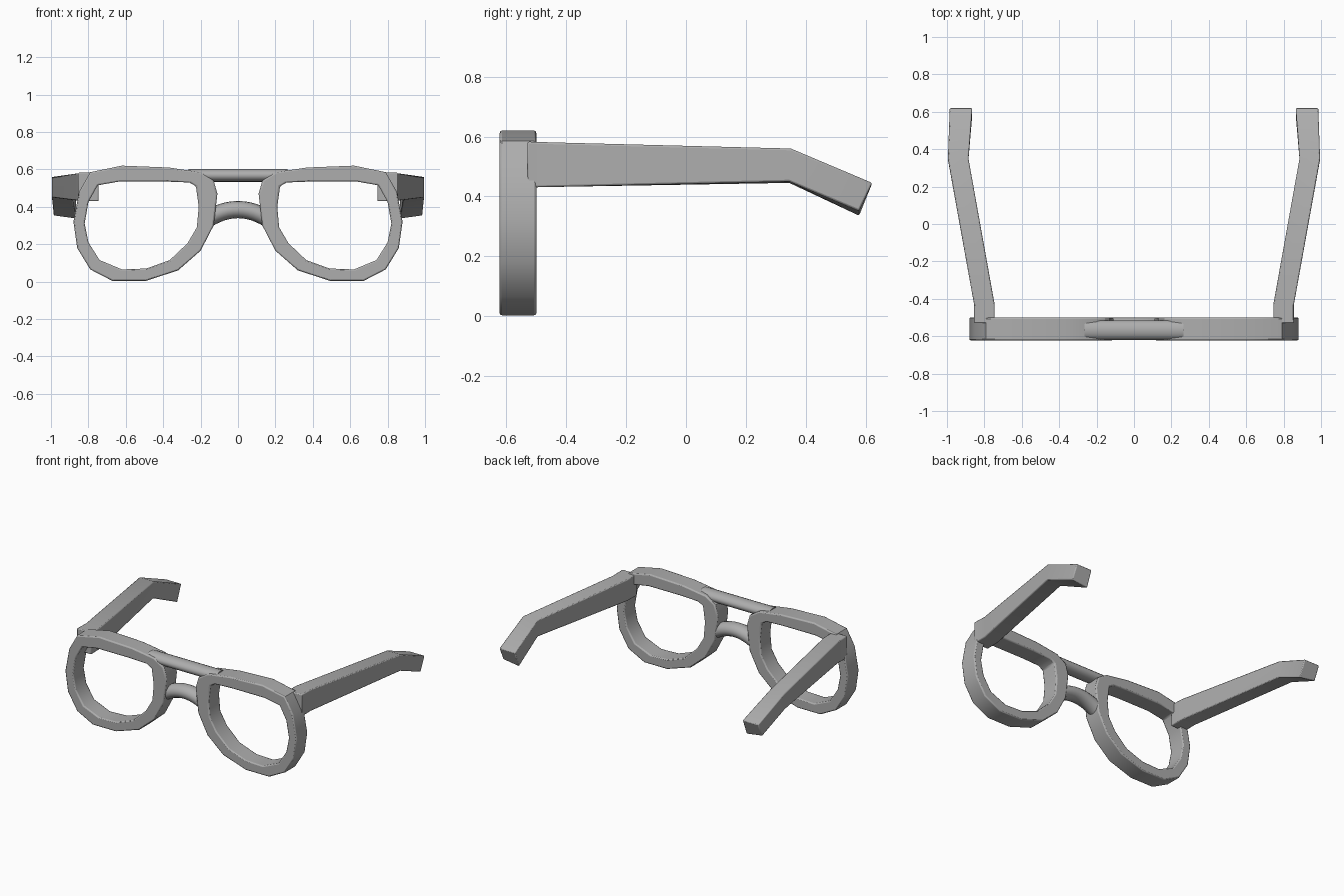
import bpy, bmesh, math
from mathutils import Vector

if "Cube" in bpy.data.objects:
    bpy.data.objects.remove(bpy.data.objects["Cube"])

GREY = (0.42, 0.42, 0.42, 1)
plastic = bpy.data.materials.new("grey plastic")
plastic.use_nodes = True
plastic.diffuse_color = GREY
plastic.node_tree.nodes["Principled BSDF"].inputs["Base Color"].default_value = GREY


def loft(name, sections, closed=False, bevel=0.0):
    """Join matching rings of points into a solid, as a ring if closed."""
    bm = bmesh.new()
    rings = [[bm.verts.new(p) for p in ring] for ring in sections]
    count = len(rings[0])
    pairs = list(zip(rings, rings[1:]))
    if closed:
        pairs.append((rings[-1], rings[0]))
    else:
        bm.faces.new(rings[0])
        bm.faces.new(rings[-1])
    for a, b in pairs:
        for i in range(count):
            j = (i + 1) % count
            bm.faces.new((a[i], a[j], b[j], b[i]))
    bmesh.ops.recalc_face_normals(bm, faces=bm.faces)
    mesh = bpy.data.meshes.new(name)
    bm.to_mesh(mesh)
    bm.free()
    mesh.materials.append(plastic)
    obj = bpy.data.objects.new(name, mesh)
    bpy.context.collection.objects.link(obj)
    if bevel:
        mod = obj.modifiers.new("soft edges", 'BEVEL')
        mod.width = bevel
        mod.segments = 2
        mod.limit_method = 'ANGLE'
        mod.angle_limit = math.radians(50)
    bpy.ops.object.select_all(action='DESELECT')
    obj.select_set(True)
    bpy.context.view_layer.objects.active = obj
    bpy.ops.object.shade_smooth_by_angle(angle=math.radians(40))
    return obj


def tube(name, path, depth, height, sides=16):
    """Sweep an oval along a path in the x-z plane."""
    path = [Vector(p) for p in path]
    sections = []
    for i, p in enumerate(path):
        along = (path[min(i + 1, len(path) - 1)] - path[max(i - 1, 0)]).normalized()
        up = Vector((-along.z, 0, along.x))
        ring = []
        for k in range(sides):
            t = math.tau * k / sides
            ring.append(p + up * height * math.sin(t) + Vector((0, depth * math.cos(t), 0)))
        sections.append(ring)
    return loft(name, sections)


# Lens rim: outer and inner outlines (x, z), point for point
outer = [(.2, .585), (.37, .61), (.62, .62), (.79, .585), (.85, .48),
         (.88, .32), (.86, .18), (.79, .065), (.67, .003), (.495, .003),
         (.32, .06), (.2, .165), (.13, .3), (.11, .47), (.13, .54)]
inner = [(.26, .53), (.385, .535), (.635, .535), (.75, .515), (.8, .425),
         (.82, .31), (.8, .21), (.74, .115), (.62, .065), (.49, .07),
         (.365, .115), (.27, .205), (.22, .29), (.21, .4), (.225, .51)]
FRONT, BACK = -.622, -.5

# Temple arm: (y, inner x, outer x, bottom y, bottom z, top z, bottom drop inward)
arm = [(-.53, .745, .855, -.53, .43, .583, 0),
       (-.43, .745, .855, -.43, .432, .58, 0),
       (.35, .885, .995, .345, .45, .56, .005),
       (.622, .865, .985, .578, .352, .445, .017)]

for side, label in ((1, "left"), (-1, "right")):
    rim = []
    for (ox, oz), (ix, iz) in zip(outer, inner):
        rim.append([(side * ox, FRONT, oz), (side * ox, BACK, oz),
                    (side * ix, BACK, iz), (side * ix, FRONT, iz)])
    loft(label + "_rim", rim, closed=True, bevel=.008)

    sections = []
    for y, xi, xo, yb, zb, zt, drop in arm:
        sections.append([(side * xi, y, zt), (side * xo, y, zt),
                         (side * xo, yb, zb), (side * xi, yb, zb - drop)])
    loft(label + "_temple", sections, bevel=.006)

# Straight brow bar between the rims
tube("brow_bar", [(x, -.567, .568) for x in (-.265, -.1, .1, .265)], .052, .035)

# Arched nose bridge
STEPS = 12
arch = []
for i in range(STEPS + 1):
    x = -.17 + .34 * i / STEPS
    arch.append((x, -.555, .385 - 1.9 * x * x))
tube("nose_bridge", arch, .055, .046)
